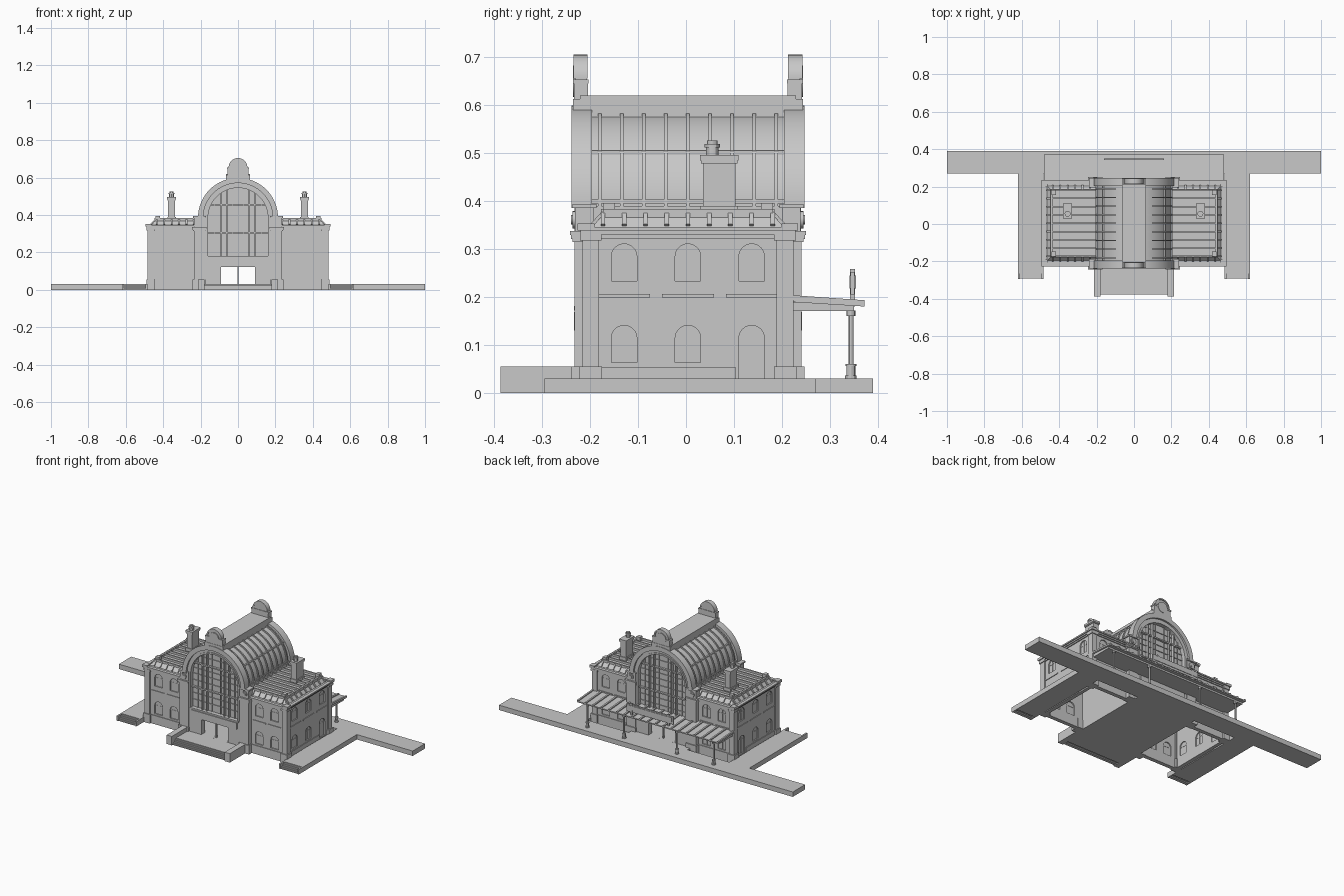
import bpy, bmesh, math
from mathutils import Vector

old = bpy.data.objects.get("Cube")
if old:
    bpy.data.objects.remove(old, do_unlink=True)

mat = bpy.data.materials.new("stone_grey")
mat.use_nodes = True
GREY = (0.58, 0.58, 0.58, 1)
mat.diffuse_color = GREY
mat.node_tree.nodes["Principled BSDF"].inputs["Base Color"].default_value = GREY

parts = {}
CY = 0.004          # middle of the building in y
SIDES = (-1, 1)


def mesh_of(name):
    if name not in parts:
        parts[name] = bmesh.new()
    return parts[name]


def loft(name, low, high):
    """Solid between two matching outlines."""
    bm = mesh_of(name)
    a = [bm.verts.new(p) for p in low]
    b = [bm.verts.new(p) for p in high]
    bm.faces.new(a)
    bm.faces.new(b)
    for i in range(len(a)):
        j = (i + 1) % len(a)
        bm.faces.new((a[i], a[j], b[j], b[i]))


def prism(name, pts, axis, a, b):
    put = {"x": lambda p, t: (t, p[0], p[1]),
           "y": lambda p, t: (p[0], t, p[1]),
           "z": lambda p, t: (p[0], p[1], t)}[axis]
    loft(name, [put(p, a) for p in pts], [put(p, b) for p in pts])


def rect(u0, u1, v0, v1):
    return [(u0, v0), (u1, v0), (u1, v1), (u0, v1)]


def box(name, x0, x1, y0, y1, z0, z1):
    prism(name, rect(x0, x1, y0, y1), "z", z0, z1)


def bar(name, p, q, w):
    p, q = Vector(p), Vector(q)
    d = (q - p).normalized()
    u = d.cross(Vector((1, 0, 0)) if abs(d.x) < 0.9 else Vector((0, 1, 0))).normalized()
    v = d.cross(u)
    ring = [(u * i + v * j) * w / 2 for i, j in ((-1, -1), (1, -1), (1, 1), (-1, 1))]
    loft(name, [p + c for c in ring], [q + c for c in ring])


def arch(c, r, z0, zs, n=16):
    arc = [(c + r * math.cos(math.pi * i / n), zs + r * math.sin(math.pi * i / n))
           for i in range(n + 1)]
    return [(c + r, z0)] + arc + [(c - r, z0)] if z0 < zs else arc


def band(c, r0, r1, z0, zs, n=16):
    return arch(c, r1, z0, zs, n) + arch(c, r0, z0, zs, n)[::-1]


def disc(c, z, r, n=16):
    return [(c + r * math.cos(math.tau * i / n), z + r * math.sin(math.tau * i / n))
            for i in range(n)]


def turned(name, x, y, steps, n=12):
    """Stack of round pieces: (radius, bottom, top)."""
    for r, z0, z1 in steps:
        prism(name, disc(x, y, r, n), "z", z0, z1)


def window(c, z0, zs, axis, face, out, tag, cutter):
    """Arched opening through the wall, closed by a set-back pane with thin bars."""
    r = 0.0265
    prism(cutter, arch(c, r, z0, zs), axis, face - out * 0.04, face + out * 0.02)
    prism(tag + "_panes", arch(c, r + 0.002, z0 - 0.002, zs), axis, face - out * 0.014, face - out * 0.007)
    for strip in (rect(c - 0.0015, c + 0.0015, z0, zs + r), rect(c - r, c + r, zs - 0.0015, zs + 0.0015)):
        prism(tag + "_panes", strip, axis, face - out * 0.0155, face - out * 0.0055)


# Platforms
box("rear_platform", -1, 1, 0.27, 0.39, 0, 0.03)
box("hall_floor", -0.2, 0.2, -0.24, 0.27, 0, 0.03)
box("front_steps", -0.18, 0.18, -0.345, -0.235, 0, 0.03)
for s in SIDES:
    tag = "left" if s > 0 else "right"
    arm = tag + "_platform_arm"
    box(arm, s * 0.485, s * 0.62, -0.255, 0.27, 0, 0.03)
    box(arm, s * 0.485, s * 0.495, -0.295, -0.255, 0, 0.03)
    box(arm, s * 0.61, s * 0.62, -0.295, -0.255, 0, 0.03)
    box("front_steps", s * 0.18, s * 0.215, -0.387, -0.235, 0, 0.055)
    for i in range(4):
        z = 0.024 - i * 0.006
        box(arm, s * 0.495, s * 0.61, -0.265 - i * 0.009, -0.255 - i * 0.009, max(z - 0.012, 0), z)
for i in range(4):
    z = 0.024 - i * 0.006
    box("front_steps", -0.18, 0.18, -0.354 - i * 0.008, -0.344 - i * 0.008, max(z - 0.012, 0), z)

# Side wings
for s in SIDES:
    tag = "left_wing" if s > 0 else "right_wing"
    wall, cutter, trim, roof = (tag + k for k in ("_walls", "_cutter", "_trim", "_roof"))
    y0, y1, xo = CY - 0.212, CY + 0.212, 0.476
    box(wall, s * 0.195, s * xo, y0, y1, 0, 0.342)
    box(cutter, s * 0.206, s * (xo - 0.02), y0 + 0.02, y1 - 0.02, -0.02, 0.325)
    for dy in (-0.133, 0, 0.133):
        window(CY + dy, 0.233, 0.284, "x", s * xo, s, tag, cutter)
        window(CY + dy, 0.03 if dy > 0 else 0.063, 0.114, "x", s * xo, s, tag, cutter)
    for f in SIDES:
        face = CY + f * 0.212
        for x in (0.29, 0.395):
            window(s * x, 0.233, 0.284, "y", face, f, tag, cutter)
            window(s * x, 0.063, 0.114, "y", face, f, tag, cutter)
        # corner pilaster with foot and capital
        for grow, za, zb in ((0, 0, 0.325), (0.006, 0, 0.055), (0.005, 0.318, 0.33)):
            box(trim, s * (0.45 - grow), s * (0.484 + grow), CY + f * (0.185 - grow), CY + f * (0.22 + grow), za, zb)
        box(roof, s * 0.462, s * 0.494, CY + f * 0.195, CY + f * 0.23, 0.345, 0.353)
    # plinth and cornice run round the walls
    for grow, za, zb in ((0.004, 0, 0.053), (0.006, 0.322, 0.33),
                         (0.012, 0.33, 0.338), (0.018, 0.338, 0.346)):
        for f in SIDES:
            box(trim, s * 0.22, s * (xo + grow), CY + f * 0.21, CY + f * (0.212 + grow), za, zb)
        end = y1 + grow if zb > 0.1 else CY + 0.1
        box(trim, s * (xo - 0.002), s * (xo + grow), y0 - grow, end, za, zb)
    # broken string course
    for c in (-0.133, 0, 0.133):
        box(trim, s * (xo - 0.002), s * (xo + 0.004), CY + c - 0.054, CY + c + 0.054, 0.199, 0.206)
    for f in SIDES:
        for x in (0.29, 0.395):
            box(trim, s * (x - 0.045), s * (x + 0.045), CY + f * 0.21, CY + f * 0.216, 0.199, 0.206)
    # mansard roof with tall raised seams
    e, t, zl, zh = 0.2, 0.177, 0.346, 0.371
    loft(roof, [(s * 0.195, CY - e, zl), (s * 0.465, CY - e, zl), (s * 0.465, CY + e, zl), (s * 0.195, CY + e, zl)],
         [(s * 0.195, CY - t, zh), (s * 0.442, CY - t, zh), (s * 0.442, CY + t, zh), (s * 0.195, CY + t, zh)])
    for i in range(9):
        y = CY + (i - 4) * t / 4
        box(roof, s * 0.2, s * 0.442, y - 0.004, y + 0.004, zh - 0.002, zh + 0.012)
        bar(roof, (s * 0.465, y, zl + 0.003), (s * 0.442, y, zh + 0.003), 0.009)
    for f in SIDES:
        for i in range(6):
            x = s * (0.235 + i * 0.04)
            bar(roof, (x, CY + f * e, zl + 0.003), (x, CY + f * t, zh + 0.003), 0.009)
        box(roof, s * 0.418, s * 0.442, CY + f * 0.152, CY + f * 0.177, 0.37, 0.396)
    box(roof, s * 0.436, s * 0.447, CY - t, CY + t, 0.365, 0.383)
    # chimney
    ch = tag + "_chimney"
    for g, za, zb in ((0, 0.37, 0.49), (0.005, 0.37, 0.39), (0.004, 0.478, 0.484), (0.006, 0.484, 0.496)):
        box(ch, s * (0.337 - g), s * (0.373 + g), 0.035 - g, 0.103 + g, za, zb)
    turned(ch, s * 0.355, 0.055, ((0.013, 0.496, 0.512), (0.016, 0.512, 0.519), (0.011, 0.519, 0.526)))

# Hall side walls and barrel roof
for s in SIDES:
    box("hall_side_walls", s * 0.185, s * 0.205, CY - 0.215, CY + 0.215, 0, 0.39)
prism("barrel_roof", band(0, 0.188, 0.2, 0.385, 0.385, 32), "y", CY - 0.215, CY + 0.215)
for i in range(9):
    y = CY + (i - 4) * 0.046
    prism("barrel_ribs", band(0, 0.197, 0.207, 0.385, 0.385, 32), "y", y - 0.0035, y + 0.0035)
for a in (4, 35, 145, 176):
    x, z = 0.201 * math.cos(math.radians(a)), 0.385 + 0.201 * math.sin(math.radians(a))
    bar("barrel_purlins", (x, CY - 0.21, z), (x, CY + 0.21, z), 0.009)
box("ridge_lantern", -0.063, 0.063, CY - 0.225, CY + 0.225, 0.565, 0.62)

# Matching front and back gables
for f in SIDES:
    tag = "back_gable" if f > 0 else "front_gable"
    wall, cutter, glaze, trim, crest = (tag + k for k in ("_wall", "_cutter", "_glazing", "_trim", "_crest"))
    Y = lambda v: CY + f * v
    prism(wall, arch(0, 0.2, 0, 0.385, 32), "y", Y(0.198), Y(0.232))
    prism(cutter, arch(0, 0.16, 0.18, 0.385, 32), "y", Y(0.211), Y(0.26))
    box(cutter, -0.09, 0.09, Y(0.18), Y(0.26), 0.0301, 0.122)
    box("door_posts", -0.004, 0.004, Y(0.21), Y(0.22), 0.03, 0.125)
    prism(trim, band(0, 0.186, 0.214, 0.385, 0.385, 32), "y", Y(0.2), Y(0.243))
    prism(trim, band(0, 0.16, 0.17, 0.18, 0.385, 32), "y", Y(0.225), Y(0.236))
    box(trim, -0.165, 0.165, Y(0.225), Y(0.238), 0.172, 0.181)
    box(tag + "_signboard", -0.155, 0.155, Y(0.225), Y(0.238), 0.13, 0.168)
    for s in SIDES:
        # pier with foot, capital and medallion block
        for g, za, zb in ((0, 0, 0.325), (0.006, 0, 0.055), (0.004, 0.314, 0.321), (0.007, 0.321, 0.329),
                          (0.009, 0.329, 0.337), (-0.002, 0.335, 0.385), (0.004, 0.385, 0.394)):
            box(tag + "_piers", s * (0.174 - g / 2), s * (0.236 + g), Y(0.195 - g), Y(0.237 + g), za, zb)
        prism(tag + "_medallions", disc(s * 0.207, 0.361, 0.018), "y", Y(0.23), Y(0.241))
        prism(tag + "_medallions", disc(s * 0.207, 0.361, 0.01), "y", Y(0.23), Y(0.244))
        for x in (0.03, 0.06, 0.09, 0.125):
            h = 0.385 + math.sqrt(0.16 ** 2 - x * x)
            w, d = (0.004, 0.226) if x in (0.06, 0.09) else (0.0015, 0.217)
            box(glaze, s * x - w, s * x + w, Y(0.209), Y(d), 0.18, h)
    for z in (0.225, 0.265, 0.305, 0.345, 0.385, 0.42, 0.455, 0.5):
        h = math.sqrt(0.16 ** 2 - max(z - 0.385, 0) ** 2)
        w, d = (0.004, 0.224) if z in (0.305, 0.455) else (0.0015, 0.216)
        box(glaze, -h, h, Y(0.209), Y(d), z - w, z + w)
    # rounded clock crest
    box(crest, -0.063, 0.063, Y(0.205), Y(0.24), 0.59, 0.613)
    box(crest, -0.057, 0.057, Y(0.208), Y(0.238), 0.6, 0.645)
    box(crest, -0.06, 0.06, Y(0.207), Y(0.24), 0.645, 0.653)
    prism(crest, arch(0, 0.05, 0.64, 0.655, 24), "y", Y(0.21), Y(0.234))
    prism(crest, band(0, 0.042, 0.05, 0.655, 0.655, 24), "y", Y(0.209), Y(0.239))
    prism(tag + "_clock", disc(0, 0.65, 0.033, 24), "y", Y(0.228), Y(0.24))

# Rear canopy
loft("canopy_roof", [(-0.48, 0.21, 0.19), (0.48, 0.21, 0.19), (0.48, 0.372, 0.18), (-0.48, 0.372, 0.18)],
     [(-0.48, 0.21, 0.198), (0.48, 0.21, 0.198), (0.48, 0.372, 0.187), (-0.48, 0.372, 0.187)])
for i in range(19):
    x = -0.477 + i * 0.053
    bar("canopy_seams", (x, 0.215, 0.199), (x, 0.372, 0.188), 0.01)
box("canopy_soffit", -0.475, 0.475, 0.212, 0.35, 0.171, 0.188)
for s in SIDES:
    for x in (0.18, 0.43):
        turned("canopy_columns", s * x, 0.344, ((0.012, 0.03, 0.036), (0.009, 0.036, 0.056), (0.011, 0.056, 0.06),
                                               (0.0055, 0.06, 0.16), (0.009, 0.16, 0.172)))
    box("canopy_sign", s * 0.12, s * 0.13, 0.342, 0.352, 0.18, 0.258)
box("canopy_sign", -0.16, 0.16, 0.343, 0.351, 0.205, 0.252)
box("canopy_sign", -0.15, 0.15, 0.341, 0.354, 0.218, 0.245)

# Turn the collected parts into objects
objs = {}
for name, bm in parts.items():
    bmesh.ops.recalc_face_normals(bm, faces=bm.faces)
    me = bpy.data.meshes.new(name)
    bm.to_mesh(me)
    bm.free()
    me.materials.append(mat)
    objs[name] = bpy.data.objects.new(name, me)
    bpy.context.collection.objects.link(objs[name])

# Cut the windows, doors and rooms
for name in [n for n in objs if n.endswith("_cutter")]:
    cut = objs.pop(name)
    cut.hide_render = True
    base = name[:-len("_cutter")]
    target = objs.get(base + "_walls") or objs[base + "_wall"]
    mod = target.modifiers.new("openings", "BOOLEAN")
    mod.operation, mod.solver, mod.object = "DIFFERENCE", "EXACT", cut
    mod.use_self = True
    bpy.context.view_layer.objects.active = target
    bpy.ops.object.modifier_apply(modifier=mod.name)
    bpy.data.objects.remove(cut, do_unlink=True)

bpy.ops.object.select_all(action="DESELECT")
for o in objs.values():
    o.select_set(True)
bpy.ops.object.shade_smooth_by_angle(angle=math.radians(30))
